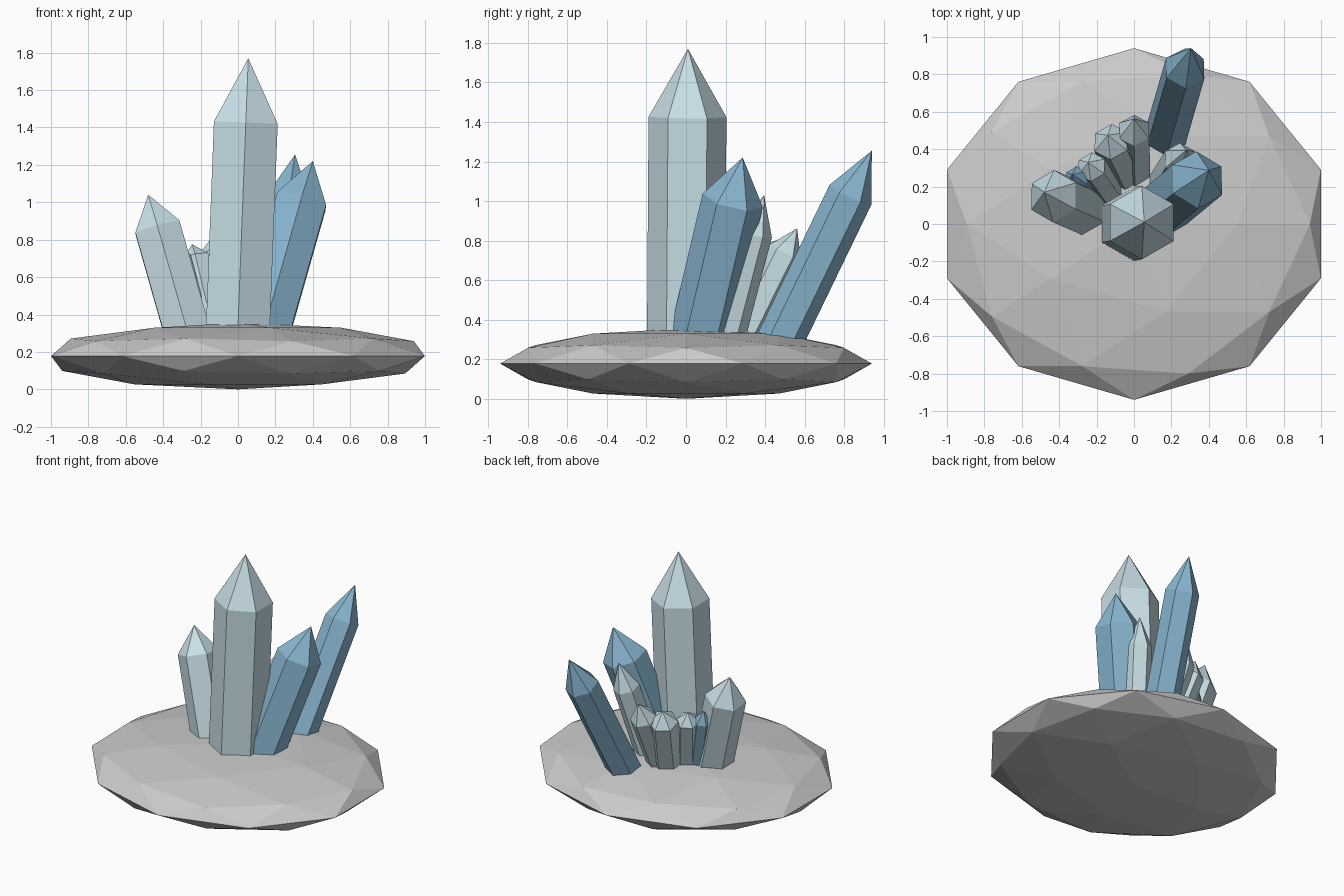
import bpy, bmesh, math
from mathutils import Vector, Matrix

if "Cube" in bpy.data.objects:
    bpy.data.objects.remove(bpy.data.objects["Cube"])


def material(name, color):
    m = bpy.data.materials.new(name)
    m.diffuse_color = color
    m.use_nodes = True
    m.node_tree.nodes["Principled BSDF"].inputs["Base Color"].default_value = m.diffuse_color
    return m


pale = material("pale_blue", (0.58, 0.74, 0.80, 1))
deep = material("deep_blue", (0.25, 0.47, 0.63, 1))

# Flattened faceted rock
bpy.ops.mesh.primitive_ico_sphere_add(subdivisions=2, radius=1, location=(0, 0, 0.178))
rock = bpy.context.object
rock.name = "rock_base"
rock.scale = (1.051, 0.94, 0.178)


def crystal(name, foot, apex, radius, tip, mat):
    """Six-sided prism with a pointed tip, its axis running from foot to apex."""
    foot, apex = Vector(foot), Vector(apex)
    axis = (apex - foot).normalized()
    foot -= axis * 0.12                      # sink the root into the rock
    length = (apex - foot).length
    bm = bmesh.new()
    rings = []
    for z in (0, length - tip):
        rings.append([bm.verts.new((radius * math.cos(a), radius * math.sin(a), z))
                      for a in (math.radians(30 + 60 * i) for i in range(6))])
    top = bm.verts.new((0, 0, length))
    low, high = rings
    bm.faces.new(low[::-1])
    for i in range(6):
        j = (i + 1) % 6
        bm.faces.new((low[i], low[j], high[j], high[i]))
        bm.faces.new((high[i], high[j], top))
    turn = Vector((0, 0, 1)).rotation_difference(axis).to_matrix().to_4x4()
    bm.transform(Matrix.Translation(foot) @ turn)
    mesh = bpy.data.meshes.new(name)
    bm.to_mesh(mesh)
    bm.free()
    mesh.materials.append(mat)
    bpy.context.collection.objects.link(bpy.data.objects.new(name, mesh))


# Large crystals
crystal("main_crystal", (0, 0, 0.34), (0.055, 0.01, 1.77), 0.197, 0.345, pale)
crystal("right_crystal", (0.15, 0.08, 0.34), (0.40, 0.287, 1.22), 0.156, 0.23, deep)
crystal("back_crystal", (0.175, 0.49, 0.325), (0.305, 0.94, 1.255), 0.117, 0.25, deep)
crystal("left_crystal", (-0.283, 0.085, 0.345), (-0.48, 0.17, 1.04), 0.141, 0.185, pale)
crystal("slim_crystal", (0.165, 0.215, 0.34), (0.28, 0.395, 1.03), 0.092, 0.20, pale)

# Small crystals clustered at the back
crystal("small_crystal_1", (0.005, 0.30, 0.335), (0, 0.562, 0.862), 0.092, 0.14, pale)
crystal("small_crystal_2", (-0.05, 0.29, 0.335), (-0.14, 0.475, 0.81), 0.102, 0.10, pale)
crystal("small_crystal_3", (-0.14, 0.185, 0.335), (-0.245, 0.33, 0.775), 0.082, 0.08, pale)
crystal("small_crystal_4", (-0.21, 0.165, 0.335), (-0.33, 0.265, 0.785), 0.065, 0.09, deep)
